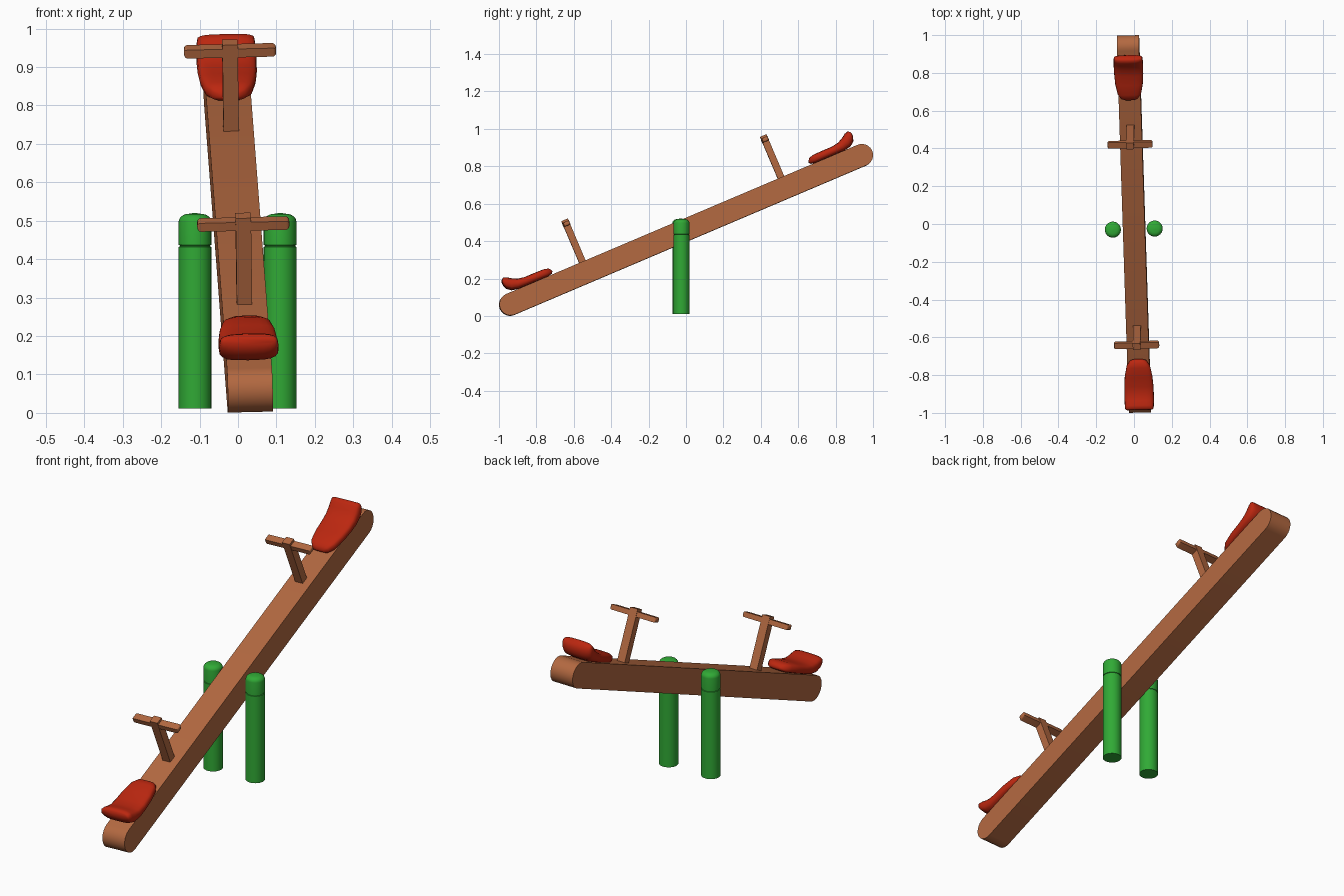
import bpy, bmesh, math
from mathutils import Matrix, Vector

if "Cube" in bpy.data.objects:
    bpy.data.objects.remove(bpy.data.objects["Cube"])


def material(name, rgb):
    m = bpy.data.materials.new(name)
    m.diffuse_color = (*rgb, 1)
    m.use_nodes = True
    m.node_tree.nodes["Principled BSDF"].inputs["Base Color"].default_value = m.diffuse_color
    return m


WOOD = material("brown wood", (0.45, 0.14, 0.052))
RED = material("red plastic", (0.50, 0.02, 0.005))
GREEN = material("green paint", (0.03, 0.40, 0.036))

# Tilted frame of the plank: local y runs along it, local z is its normal
TILT = (Matrix.Translation((0, 0, 0.46)) @ Matrix.Rotation(math.radians(23), 4, 'X')
        @ Matrix.Rotation(0.03, 4, 'Z') @ Matrix.Rotation(-0.013, 4, 'Y'))


def finish(bm, name, mat, matrix=Matrix(), angle=35):
    bmesh.ops.recalc_face_normals(bm, faces=bm.faces)
    bm.transform(matrix)
    me = bpy.data.meshes.new(name)
    bm.to_mesh(me)
    bm.free()
    me.materials.append(mat)
    ob = bpy.data.objects.new(name, me)
    bpy.context.collection.objects.link(ob)
    bpy.context.view_layer.objects.active = ob
    ob.select_set(True)
    bpy.ops.object.shade_smooth_by_angle(angle=math.radians(angle))
    ob.select_set(False)
    return ob


def loft(rings):
    """Skin closed rings of equal size and cap both ends."""
    bm = bmesh.new()
    vs = [[bm.verts.new(p) for p in r] for r in rings]
    n = len(vs[0])
    for a, b in zip(vs, vs[1:]):
        for i in range(n):
            bm.faces.new((a[i], a[(i + 1) % n], b[(i + 1) % n], b[i]))
    bm.faces.new(vs[0])
    bm.faces.new(vs[-1])
    return bm


def box(name, size, centre, bevel):
    bm = bmesh.new()
    bmesh.ops.create_cube(bm, size=1)
    bm.transform(Matrix.Translation(centre) @ Matrix.Diagonal((*size, 1)))
    if bevel:  # round the two ends of a bar
        ends = [e for e in bm.edges
                if abs(e.verts[0].co.x - e.verts[1].co.x) < 1e-5]
        bmesh.ops.bevel(bm, geom=ends, offset=bevel, segments=3,
                        profile=0.5, affect='EDGES')
    return finish(bm, name, WOOD, TILT)


# Plank with rounded ends
R, HALF, W = 0.0595, 1.021, 0.0585
outline = []
for side in (1, -1):
    for k in range(13):
        a = -math.pi / 2 + math.pi * k / 12
        outline.append((side * (HALF + R * math.cos(a)), side * R * math.sin(a)))
finish(loft([[(x, u, v) for u, v in outline] for x in (-W, W)]), "plank", WOOD, TILT)

# Seat stations: bottom (u, v), top (u, v), half width
STATIONS = [
    (0.745, 0.074, 0.748, 0.085, 0.022),
    (0.752, 0.064, 0.758, 0.097, 0.044),
    (0.780, 0.059, 0.785, 0.104, 0.062),
    (0.840, 0.059, 0.840, 0.105, 0.073),
    (0.900, 0.059, 0.893, 0.105, 0.077),
    (0.950, 0.060, 0.933, 0.112, 0.078),
    (0.985, 0.067, 0.963, 0.128, 0.078),
    (1.008, 0.085, 0.983, 0.142, 0.077),
    (1.017, 0.108, 1.000, 0.147, 0.075),
    (1.017, 0.126, 1.009, 0.141, 0.068),
]


def seat(name, side):
    rings = []
    for ub, vb, ut, vt, w in STATIONS:
        ring = []
        for k in range(20):
            a = 2 * math.pi * k / 20
            c, s = math.cos(a), math.sin(a)
            c = math.copysign(abs(c) ** 0.6, c)
            t = 0.5 + 0.5 * math.copysign(abs(s) ** 0.6, s)
            ring.append((w * c, side * (ub + (ut - ub) * t), vb + (vt - vb) * t))
        rings.append(ring)
    ob = finish(loft(rings), name, RED, TILT, 80)
    return ob


# Seat, handle stem and handle bar at each end
for side, label in ((-1, "lower"), (1, "upper")):
    seat(label + "_seat", side)
    u = side * 0.577
    box(label + "_handle_stem", (0.040, 0.037, 0.255), (0, u, 0.1755), 0)
    box(label + "_handle_bar", (0.240, 0.034, 0.024), (0, u, 0.279), 0.009)

# Green support posts with a grooved, domed cap
PR = 0.0425
profile = [(PR, 0.011), (PR, 0.432), (PR - 0.003, 0.433), (PR - 0.003, 0.436), (PR, 0.437)]
for k in range(7):
    a = math.pi / 2 * k / 6
    profile.append((0.016 + (PR - 0.016) * math.cos(a), 0.497 + 0.021 * math.sin(a)))
profile.append((0.004, 0.520))
for name, x, y in (("left_post", -0.112, -0.030), ("right_post", 0.1095, -0.024)):
    rings = [[(x + r * math.cos(2 * math.pi * k / 32),
               y + r * math.sin(2 * math.pi * k / 32), z) for k in range(32)]
             for r, z in profile]
    finish(loft(rings), name, GREEN)
